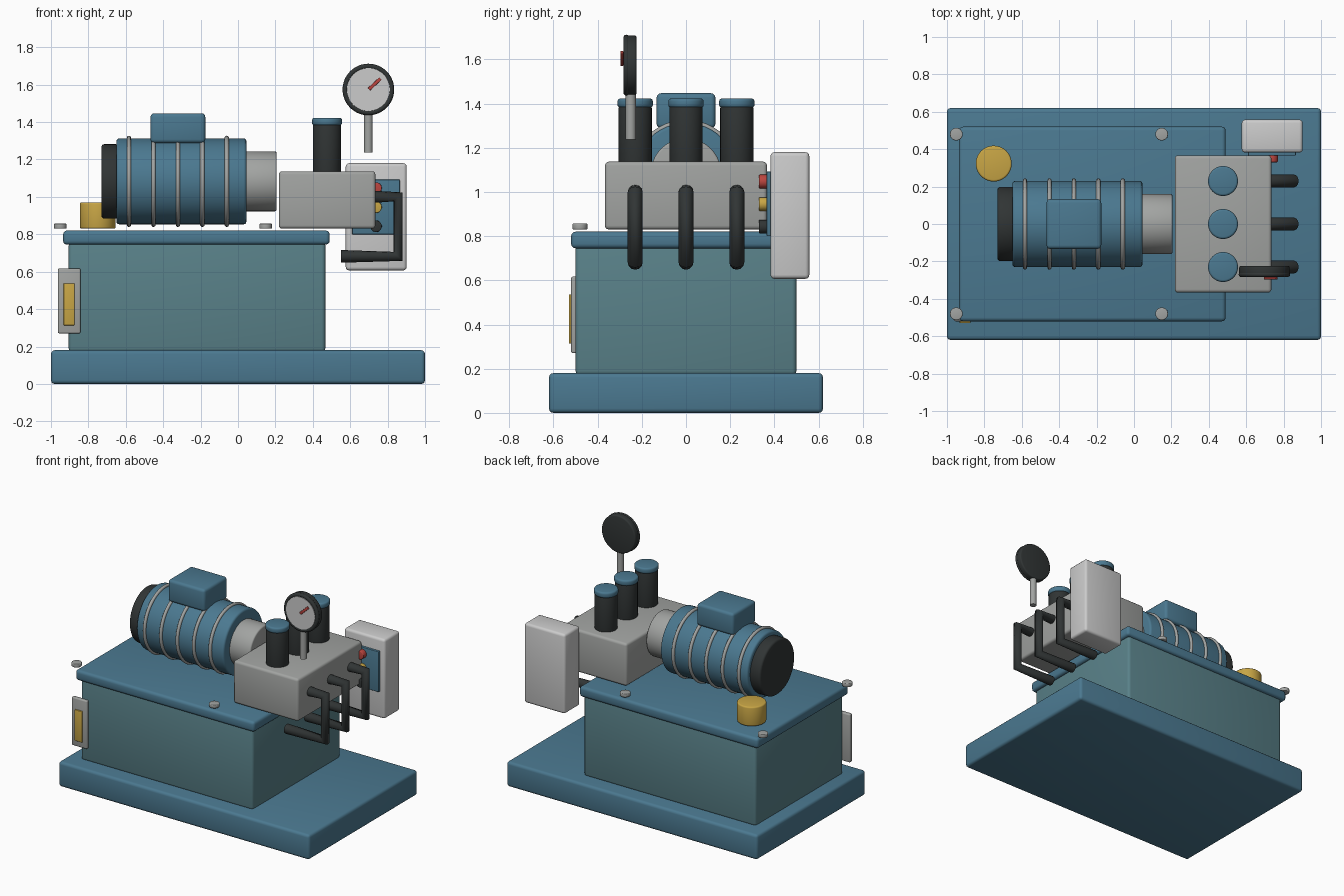
import bpy, bmesh, math
from mathutils import Matrix, Vector

if "Cube" in bpy.data.objects:
    bpy.data.objects.remove(bpy.data.objects["Cube"])


def mat(name, r, g, b):
    m = bpy.data.materials.new(name)
    m.diffuse_color = (r, g, b, 1)
    m.use_nodes = True
    m.node_tree.nodes["Principled BSDF"].inputs["Base Color"].default_value = m.diffuse_color
    return m


BLUE = mat("blue_paint", 0.07, 0.19, 0.28)
TEAL = mat("teal_paint", 0.10, 0.22, 0.25)
DARK = mat("dark_rubber", 0.03, 0.035, 0.035)
STEEL = mat("steel", 0.36, 0.37, 0.36)
PALE = mat("pale_grey", 0.62, 0.64, 0.62)
YELLOW = mat("yellow", 0.58, 0.38, 0.06)
RED = mat("red", 0.5, 0.06, 0.05)


def finish(name, bm, material, bevel=0.0, matrix=None):
    """Round the hard edges, place, shade and colour a part."""
    if bevel:
        hard = [e for e in bm.edges if e.calc_face_angle(0) > math.radians(40)]
        bmesh.ops.bevel(bm, geom=hard, offset=bevel, segments=3, profile=0.5,
                        affect='EDGES', clamp_overlap=True)
    if matrix:
        bm.transform(matrix)
    me = bpy.data.meshes.new(name)
    bm.to_mesh(me)
    bm.free()
    ob = bpy.data.objects.new(name, me)
    bpy.context.collection.objects.link(ob)
    me.materials.append(material)
    bpy.ops.object.select_all(action='DESELECT')
    ob.select_set(True)
    bpy.context.view_layer.objects.active = ob
    bpy.ops.object.shade_smooth_by_angle(angle=math.radians(40))
    return ob


def box(name, x, y, z, material, bevel=0.015):
    """Box from (min, max) pairs."""
    bm = bmesh.new()
    bmesh.ops.create_cube(bm, size=1)
    bm.transform(Matrix.Diagonal((x[1] - x[0], y[1] - y[0], z[1] - z[0], 1)))
    c = Vector((sum(x) / 2, sum(y) / 2, sum(z) / 2))
    return finish(name, bm, material, bevel, Matrix.Translation(c))


def cyl(name, a, b, r, material, bevel=0.01, sides=40):
    """Cylinder between two points."""
    a, b = Vector(a), Vector(b)
    bm = bmesh.new()
    bmesh.ops.create_cone(bm, cap_ends=True, segments=sides, radius1=r, radius2=r,
                          depth=(b - a).length)
    rot = Vector((0, 0, 1)).rotation_difference(b - a).to_matrix().to_4x4()
    return finish(name, bm, material, bevel, Matrix.Translation((a + b) / 2) @ rot)


def ring(name, loc, axis, major, minor, material):
    bpy.ops.mesh.primitive_torus_add(major_radius=major, minor_radius=minor,
                                     major_segments=48, minor_segments=10, location=loc)
    ob = bpy.context.object
    ob.name = name
    ob.rotation_euler = Vector((0, 0, 1)).rotation_difference(Vector(axis)).to_euler()
    ob.data.materials.append(material)
    bpy.ops.object.shade_smooth()


# base and tank
box("base_plate", (-1, 1), (-0.62, 0.62), (0, 0.18), BLUE, 0.02)
box("tank", (-0.905, 0.467), (-0.5, 0.5), (0.17, 0.76), TEAL, 0.02)
box("tank_lid", (-0.935, 0.49), (-0.52, 0.52), (0.745, 0.82), BLUE, 0.02)
for x in (-0.95, 0.148):
    for y in (-0.48, 0.48):
        cyl("lid_bolt", (x, y, 0.83), (x, y, 0.857), 0.034, STEEL, 0.005, 24)
cyl("filler_cap", (-0.75, 0.323, 0.83), (-0.75, 0.323, 0.97), 0.096, YELLOW)

# level sight on the tank front
box("sight_plate", (-0.963, -0.842), (-0.52, -0.49), (0.27, 0.617), STEEL, 0.008)
box("sight_window", (-0.933, -0.874), (-0.53, -0.51), (0.313, 0.537), YELLOW, 0.004)

# motor lying along x
MZ = 1.083
cyl("motor_body", (-0.65, 0, MZ), (0.045, 0, MZ), 0.23, BLUE, 0.015, 48)
cyl("motor_fan_cover", (-0.73, 0, MZ), (-0.64, 0, MZ), 0.199, DARK, 0.015, 48)
cyl("motor_coupling", (0.035, 0, MZ), (0.207, 0, MZ), 0.16, STEEL, 0.01, 48)
for i in range(5):
    ring("motor_rib", (-0.583 + 0.1308 * i, 0, MZ), (1, 0, 0), 0.232, 0.012, STEEL)
box("junction_box", (-0.468, -0.175), (-0.133, 0.133), (1.288, 1.447), BLUE, 0.02)

# valve block with three valves and return pipes
box("valve_block", (0.218, 0.735), (-0.367, 0.367), (0.83, 1.137), STEEL, 0.018)
for y in (-0.23, 0, 0.23):
    cyl("valve_body", (0.476, y, 1.12), (0.476, y, 1.39), 0.075, DARK)
    cyl("valve_cap", (0.476, y, 1.382), (0.476, y, 1.423), 0.08, BLUE, 0.012)
    cu = bpy.data.curves.new("return_pipe", 'CURVE')
    cu.dimensions = '3D'
    cu.bevel_depth = 0.034
    cu.bevel_resolution = 4
    cu.use_fill_caps = True
    sp = cu.splines.new('POLY')
    path = [(0.70, 1.0), (0.856, 1.0), (0.856, 0.682), (0.55, 0.682)]
    sp.points.add(len(path) - 1)
    for p, (x, z) in zip(sp.points, path):
        p.co = (x, y, z, 1)
    cu.materials.append(DARK)
    bpy.context.collection.objects.link(bpy.data.objects.new("return_pipe", cu))

# pressure gauge
GX, GZ = 0.697, 1.574
cyl("gauge_stem", (GX, -0.25, 1.237), (GX, -0.25, 1.47), 0.023, STEEL, 0, 24)
cyl("gauge_case", (GX, -0.276, GZ), (GX, -0.224, GZ), 0.135, DARK, 0.01, 48)
ring("gauge_rim", (GX, -0.27, GZ), (0, 1, 0), 0.124, 0.014, DARK)
cyl("gauge_dial", (GX, -0.284, GZ), (GX, -0.26, GZ), 0.115, PALE, 0, 48)
needle = box("gauge_needle", (-0.042, 0.042), (-0.006, 0.006), (-0.009, 0.009), RED, 0.002)
needle.location = (0.731, -0.29, 1.604)
needle.rotation_euler.y = math.radians(-43)

# control cabinet with push buttons
box("control_cabinet", (0.576, 0.902), (0.382, 0.558), (0.607, 1.18), PALE, 0.018)
box("control_panel", (0.61, 0.865), (0.365, 0.39), (0.8, 1.092), BLUE, 0.004)
for z, m in ((1.047, RED), (0.945, YELLOW), (0.843, DARK)):
    cyl("push_button", (0.738, 0.33, z), (0.738, 0.37, z), 0.031, m, 0.005, 24)
